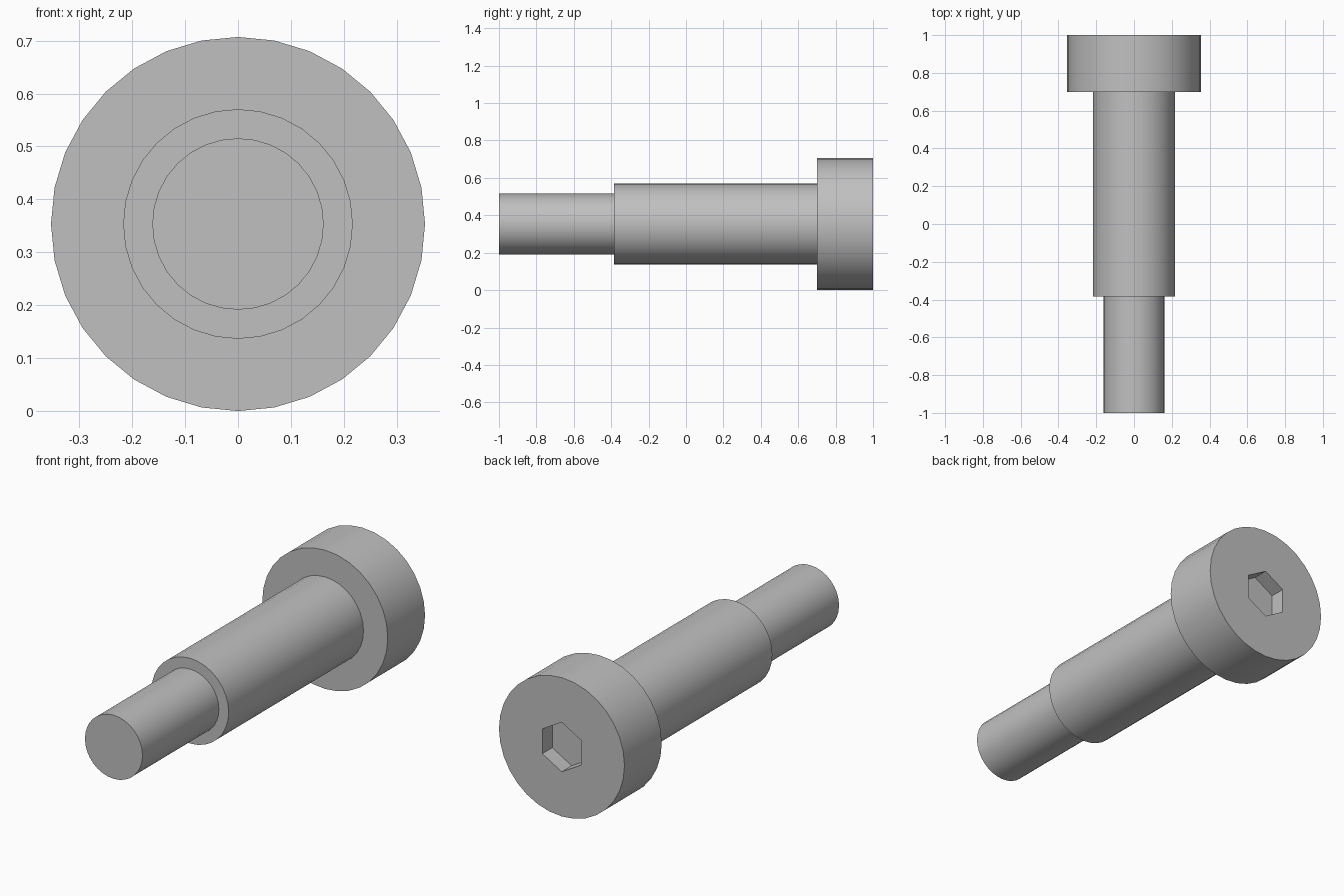
import bpy, bmesh
from math import sin, cos, pi, radians

cube = bpy.data.objects.get("Cube")
if cube:
    bpy.data.objects.remove(cube, do_unlink=True)

SIDES = 32
HEAD_R = 0.3535

steel = bpy.data.materials.new("grey_steel")
steel.use_nodes = True
grey = (0.53, 0.53, 0.53, 1)
steel.diffuse_color = grey
steel.node_tree.nodes["Principled BSDF"].inputs["Base Color"].default_value = grey

bm = bmesh.new()


def ring(radius, y, sides=SIDES):
    """Closed loop of edges around the bolt axis, first corner on top."""
    verts = [bm.verts.new((radius * sin(2 * pi * i / sides), y,
                           HEAD_R + radius * cos(2 * pi * i / sides)))
             for i in range(sides)]
    edges = [bm.edges.new((verts[i - 1], verts[i])) for i in range(sides)]
    return verts, edges


def join(a, b):
    """Wall between two rings with the same number of corners."""
    for i in range(len(a[0])):
        bm.faces.new((a[0][i - 1], a[0][i], b[0][i], b[0][i - 1]))


# Stepped outside: thread end, shoulder, head
profile = [(0.162, -1), (0.162, -0.385), (0.217, -0.385),
           (0.217, 0.7), (HEAD_R, 0.7), (HEAD_R, 1)]
rings = [ring(r, y) for r, y in profile]
for a, b in zip(rings, rings[1:]):
    join(a, b)
bm.faces.new(rings[0][0])

# Hexagonal socket sunk into the head
rim = ring(0.126, 1, 6)
floor = ring(0.126, 0.92, 6)
join(rim, floor)
bm.faces.new(floor[0])
bmesh.ops.triangle_fill(bm, edges=rings[-1][1] + rim[1], use_beauty=True,
                        normal=(0, 1, 0))
bmesh.ops.recalc_face_normals(bm, faces=bm.faces)

mesh = bpy.data.meshes.new("shoulder_bolt")
bm.to_mesh(mesh)
bm.free()
mesh.materials.append(steel)
bolt = bpy.data.objects.new("shoulder_bolt", mesh)
bpy.context.collection.objects.link(bolt)

# Smooth round walls, sharp steps and socket
bpy.ops.object.select_all(action="DESELECT")
bolt.select_set(True)
bpy.context.view_layer.objects.active = bolt
bpy.ops.object.shade_smooth_by_angle(angle=radians(30))
